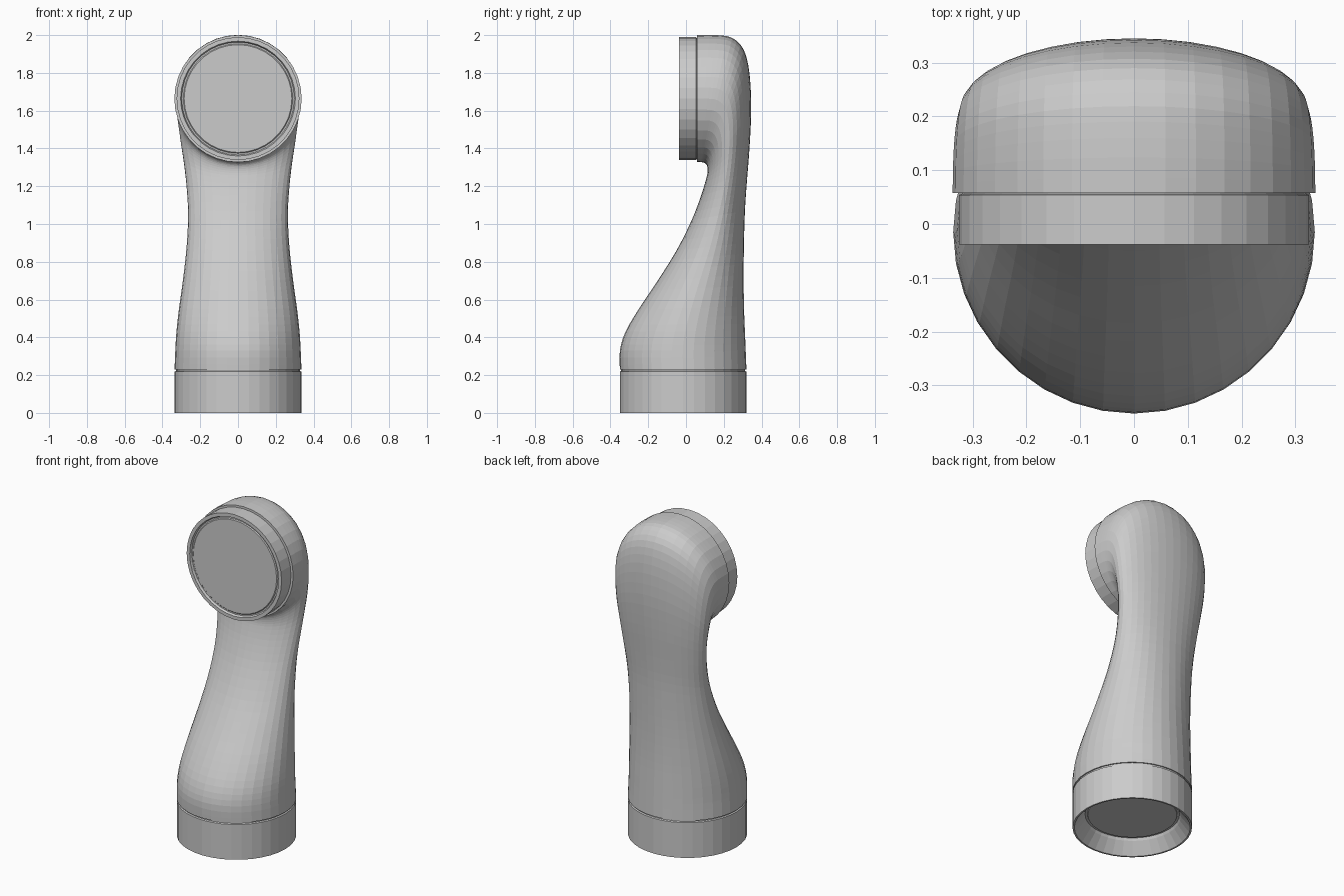
import bpy
import bmesh
import math
from mathutils import Vector

SEG = 36

cube = bpy.data.objects.get("Cube")
if cube:
    bpy.data.objects.remove(cube, do_unlink=True)

grey = bpy.data.materials.new("light grey")
grey.use_nodes = True
colour = (0.6, 0.6, 0.6, 1)
grey.diffuse_color = colour
grey.node_tree.nodes["Principled BSDF"].inputs["Base Color"].default_value = colour


def skin(name, rings, cap_start=False, cap_end=False):
    """Join a list of point rings into one faceted tube."""
    bm = bmesh.new()
    loops = [[bm.verts.new(p) for p in ring] for ring in rings]
    for a, b in zip(loops, loops[1:]):
        for i in range(SEG):
            j = (i + 1) % SEG
            bm.faces.new((a[i], a[j], b[j], b[i]))
    if cap_start:
        bm.faces.new(loops[0])
    if cap_end:
        bm.faces.new(loops[-1])
    bmesh.ops.recalc_face_normals(bm, faces=bm.faces)
    mesh = bpy.data.meshes.new(name)
    bm.to_mesh(mesh)
    bm.free()
    mesh.materials.append(grey)
    obj = bpy.data.objects.new(name, mesh)
    bpy.context.collection.objects.link(obj)
    return obj


def ellipse(front, back, width):
    """Ring through a front and a back point of the side profile."""
    mid, half = (front + back) / 2, (back - front) / 2
    angles = [2 * math.pi * i / SEG for i in range(SEG)]
    return [mid + half * math.cos(a) + Vector((width * math.sin(a), 0, 0)) for a in angles]


def turned(name, profile, centre, axis):
    """Turn (radius, distance) pairs about an axis; the last pair is capped."""
    side = Vector((0, 1, 0)) if axis.z else Vector((0, 0, 1))
    rings = []
    for radius, along in profile:
        c = centre + axis * along
        rings.append(ellipse(c - side * radius, c + side * radius, radius))
    return skin(name, rings, cap_end=True)


# Body sections: front y, front z, back y, back z, half width
sections = [
    (-.35, .23, .32, .23, .336),
    (-.35, .33, .316, .33, .332),
    (-.32, .43, .312, .43, .326),
    (-.25, .55, .307, .56, .312),
    (-.15, .70, .305, .73, .290),
    (-.05, .86, .307, .90, .272),
    (.03, 1.02, .312, 1.07, .264),
    (.08, 1.15, .322, 1.22, .271),
    (.107, 1.24, .336, 1.40, .286),
    (.115, 1.28, .345, 1.60, .304),
    (.112, 1.307, .337, 1.79, .318),
    (.10, 1.322, .307, 1.92, .327),
    (.085, 1.327, .245, 1.985, .333),
    (.07, 1.327, .16, 2.0, .336),
    (.058, 1.327, .058, 2.0, .337),
]


def blend(keys, steps):
    """Smooth in-between sections, by Catmull-Rom interpolation."""
    out = []
    last = len(keys) - 1
    for k in range(last):
        quad = [keys[max(0, min(last, k + d))] for d in (-1, 0, 1, 2)]
        for s in range(steps):
            t = s / steps
            out.append([b + t / 2 * (c - a + t * (2 * a - 5 * b + 4 * c - d
                        + t * (3 * (b - c) + d - a))) for a, b, c, d in zip(*quad)])
    return out + [keys[-1]]


rings = [ellipse(Vector((0, fy, fz)), Vector((0, by, bz)), w)
         for fy, fz, by, bz, w in blend(sections, 3)]
skin("curved_body", rings, True, True)

# Base collar: groove under the body, outer wall, tapered hollow and inner plate
turned("base_collar",
       [(.328, .235), (.328, .222), (.335, .218), (.335, 0), (.325, 0),
        (.272, .07), (.265, .085), (.252, .085), (.25, .08)],
       Vector((0, -.015, 0)), Vector((0, 0, 1)))

# Head collar: outer wall, thin lip and slightly recessed face
turned("head_collar",
       [(.32, -.01), (.32, .004), (.325, .006), (.325, .098), (.304, .098),
        (.298, .085), (.29, .085), (.285, .09)],
       Vector((0, .06, 1.664)), Vector((0, -1, 0)))
